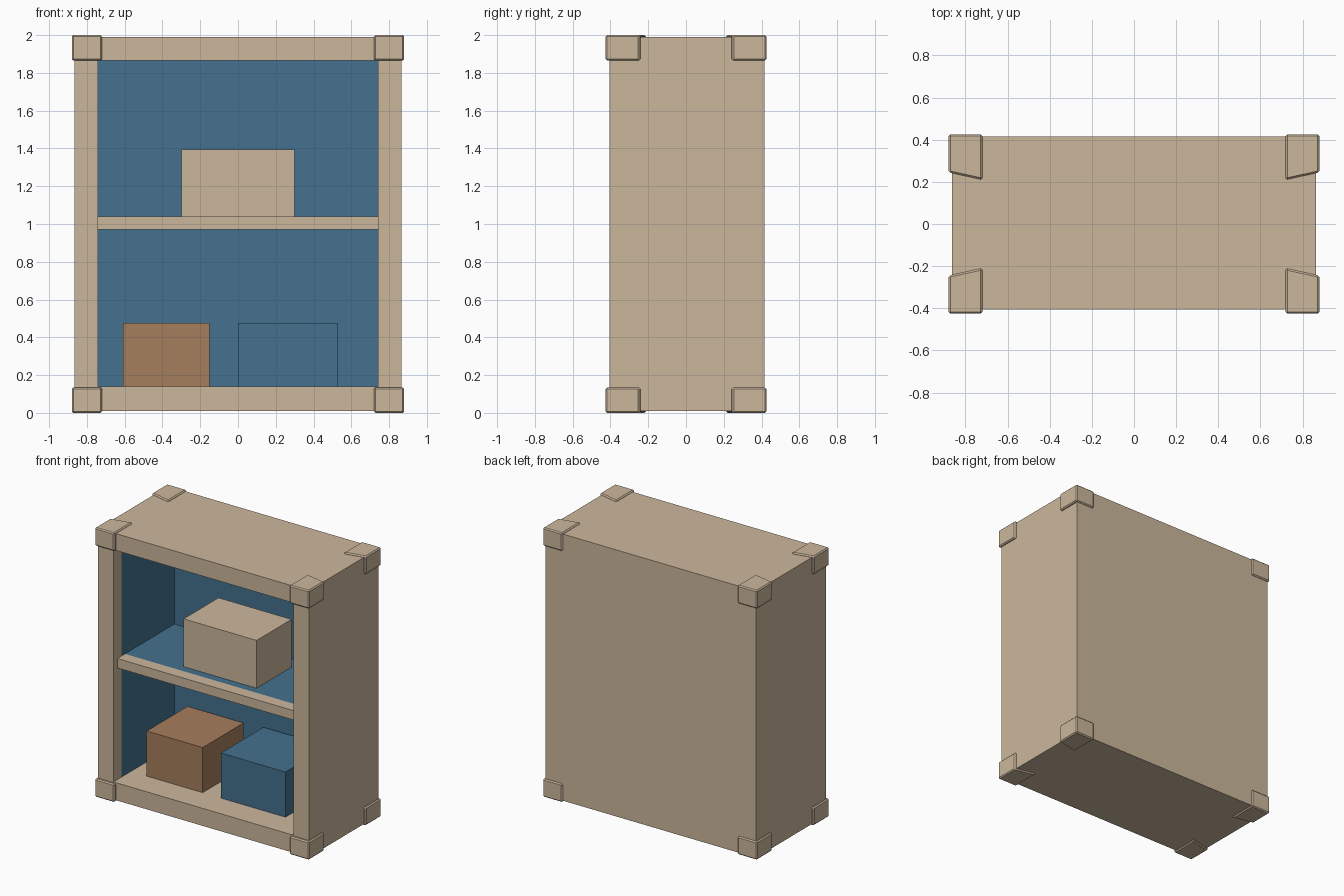
import bpy
import bmesh
from mathutils import Vector

cube = bpy.data.objects.get("Cube")
if cube:
    bpy.data.objects.remove(cube, do_unlink=True)


def material(name, colour):
    m = bpy.data.materials.new(name)
    m.use_nodes = True
    m.diffuse_color = (*colour, 1)
    m.node_tree.nodes["Principled BSDF"].inputs["Base Color"].default_value = (*colour, 1)
    return m


beige = material("beige", (0.60, 0.475, 0.335))
blue = material("blue", (0.058, 0.165, 0.27))
brown = material("brown", (0.38, 0.21, 0.11))


def box_mesh(lo, hi):
    """Box between two opposite corners."""
    bm = bmesh.new()
    bmesh.ops.create_cube(bm, size=1)
    lo, hi = Vector(lo), Vector(hi)
    for v in bm.verts:
        v.co = (lo + hi) / 2 + v.co * (hi - lo)
    return bm


def finish(name, bm, *mats):
    bmesh.ops.recalc_face_normals(bm, faces=bm.faces)
    mesh = bpy.data.meshes.new(name)
    bm.to_mesh(mesh)
    bm.free()
    for m in mats:
        mesh.materials.append(m)
    obj = bpy.data.objects.new(name, mesh)
    bpy.context.collection.objects.link(obj)
    return obj


# Cabinet body: open front with a beige lip and a blue-lined recess
LIP, BACK = -0.31, 0.31
bm = box_mesh((-0.865, -0.405, 0.01), (0.865, 0.415, 1.99))
front = min(bm.faces, key=lambda f: f.calc_center_median().y)
bmesh.ops.inset_individual(bm, faces=[front], thickness=0.125)
for v in front.verts:
    v.co.z = 0.14 if v.co.z < 1 else 1.865
    v.co.x = 0.74 if v.co.x > 0 else -0.74
for depth in (LIP, BACK):
    made = bmesh.ops.extrude_discrete_faces(bm, faces=[front])
    front = made["faces"][0]
    for v in front.verts:
        v.co.y = depth
bmesh.ops.recalc_face_normals(bm, faces=bm.faces)
for f in bm.faces:
    c = f.calc_center_median()
    inside = abs(c.x) < 0.75 and LIP < c.y < 0.32 and 0.13 < c.z < 1.87
    f.material_index = int(inside and f.normal.z < 0.5)
finish("cabinet_body", bm, beige, blue)

# Shelf: beige front edge, blue top behind it
bm = box_mesh((-0.74, -0.36, 0.97), (0.74, BACK, 1.04))
bmesh.ops.bisect_plane(bm, geom=bm.verts[:] + bm.edges[:] + bm.faces[:],
                       plane_co=(0, -0.27, 0), plane_no=(0, 1, 0))
bmesh.ops.recalc_face_normals(bm, faces=bm.faces)
for f in bm.faces:
    f.material_index = int(f.normal.z > 0.5 and f.calc_center_median().y > -0.27)
finish("shelf", bm, beige, blue)

# Corner caps: tapered so they are shorter on the outer side
for sx, side in ((-1, "right"), (1, "left")):
    for sy, end in ((-1, "front"), (1, "back")):
        for z0, level in ((0, "bottom"), (1.865, "top")):
            bm = box_mesh((sx * 0.72, sy * 0.21, z0), (sx * 0.88, sy * 0.425, z0 + 0.135))
            for v in bm.verts:
                if abs(v.co.y) < 0.3 and abs(v.co.x) > 0.8:
                    v.co.y += sy * 0.035
            cap = finish(f"corner_cap_{level}_{end}_{side}", bm, beige)
            bevel = cap.modifiers.new("bevel", "BEVEL")
            bevel.width = 0.008
            bevel.segments = 1

# Stored boxes
finish("upper_box", box_mesh((-0.30, -0.21, 1.04), (0.30, 0.20, 1.395)), beige)
finish("lower_brown_box", box_mesh((-0.61, -0.20, 0.14), (-0.15, 0.28, 0.475)), brown)
finish("lower_blue_box", box_mesh((0, -0.20, 0.14), (0.53, 0.30, 0.475)), blue)
